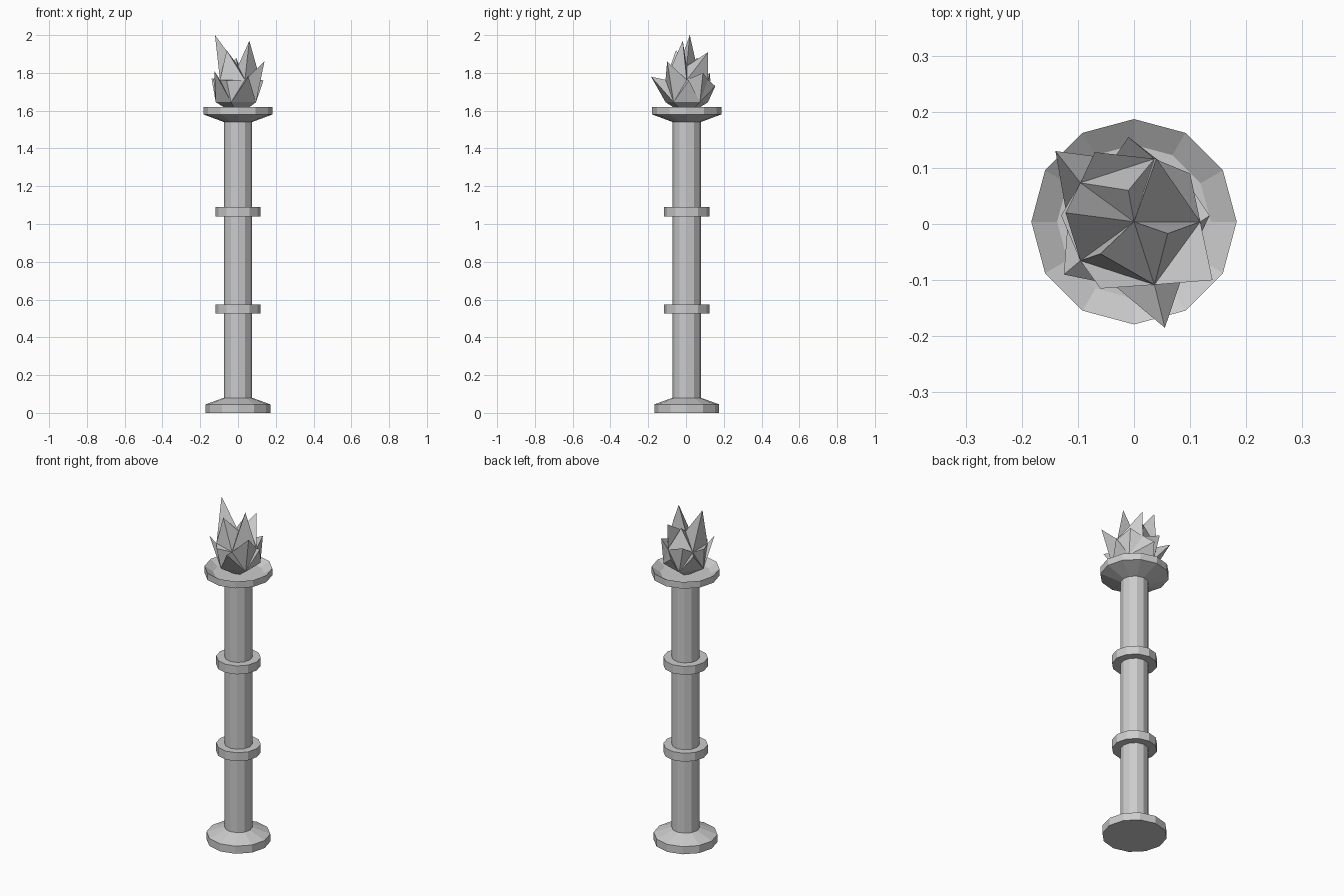
import bpy, bmesh, math
from mathutils import Vector

if "Cube" in bpy.data.objects:
    bpy.data.objects.remove(bpy.data.objects["Cube"])

CY = 0.004   # axis of the post in y
SIDES = 12


def make_object(name, bm):
    bmesh.ops.recalc_face_normals(bm, faces=bm.faces)
    mesh = bpy.data.meshes.new(name)
    bm.to_mesh(mesh)
    bm.free()
    obj = bpy.data.objects.new(name, mesh)
    bpy.context.collection.objects.link(obj)
    return obj


def lathe(name, profile):
    """Flat-shaded 12-sided turned part from (radius, z) pairs, capped at both ends."""
    bm = bmesh.new()
    rings = []
    for r, z in profile:
        rings.append([bm.verts.new((r * math.cos(math.tau * i / SIDES),
                                    CY + r * math.sin(math.tau * i / SIDES), z))
                      for i in range(SIDES)])
    for a, b in zip(rings, rings[1:]):
        for i in range(SIDES):
            j = (i + 1) % SIDES
            bm.faces.new((a[i], a[j], b[j], b[i]))
    bm.faces.new(rings[0][::-1])
    bm.faces.new(rings[-1])
    return make_object(name, bm)


# Post
lathe("base", [(0.172, 0), (0.172, 0.045), (0.075, 0.08)])
lathe("shaft", [(0.075, 0.05), (0.075, 1.56)])
for name, z in (("lower_ring", 0.525), ("upper_ring", 1.04)):
    lathe(name, [(0.12, z), (0.12, z + 0.05)])

# Shallow bowl with a sunken floor
lathe("bowl", [(0.075, 1.54), (0.183, 1.58), (0.183, 1.62), (0.137, 1.59)])

# Flame: icosahedron whose upper and side faces are drawn out into spikes
TIPS = {
    "top": [(0.04, 0.117, 1.91), (-0.01, 0.06, 1.88), (-0.122, 0.02, 2.0),
            (-0.06, -0.053, 1.92), (0.06, -0.017, 1.97)],
    "down": [(0.10, 0.09, 1.80), (-0.07, 0.128, 1.80), (-0.13, 0.015, 1.77),
             (-0.06, -0.115, 1.76), (0.14, -0.10, 1.86)],
    "up": [(0.135, 0.015, 1.76), (-0.01, 0.155, 1.73), (-0.14, 0.13, 1.77),
           (-0.125, -0.09, 1.81), (0.055, -0.185, 1.78)],
}
centre = Vector((0, CY, 1.704))
bm = bmesh.new()
bmesh.ops.create_icosphere(bm, subdivisions=1, radius=0.132)
for f in list(bm.faces):
    c = f.calc_center_median()
    angle = math.degrees(math.atan2(c.y, c.x)) % 360
    if c.z < -0.06:
        continue
    if c.z > 0.06:
        kind, start = "top", 36
    elif c.z > 0:
        kind, start = "down", 36
    else:
        kind, start = "up", 0
    tip = TIPS[kind][round((angle - start) / 72) % 5]
    poked = bmesh.ops.poke(bm, faces=[f])
    poked["verts"][0].co = Vector(tip) - centre
bmesh.ops.translate(bm, verts=bm.verts, vec=centre)
make_object("flame", bm)
